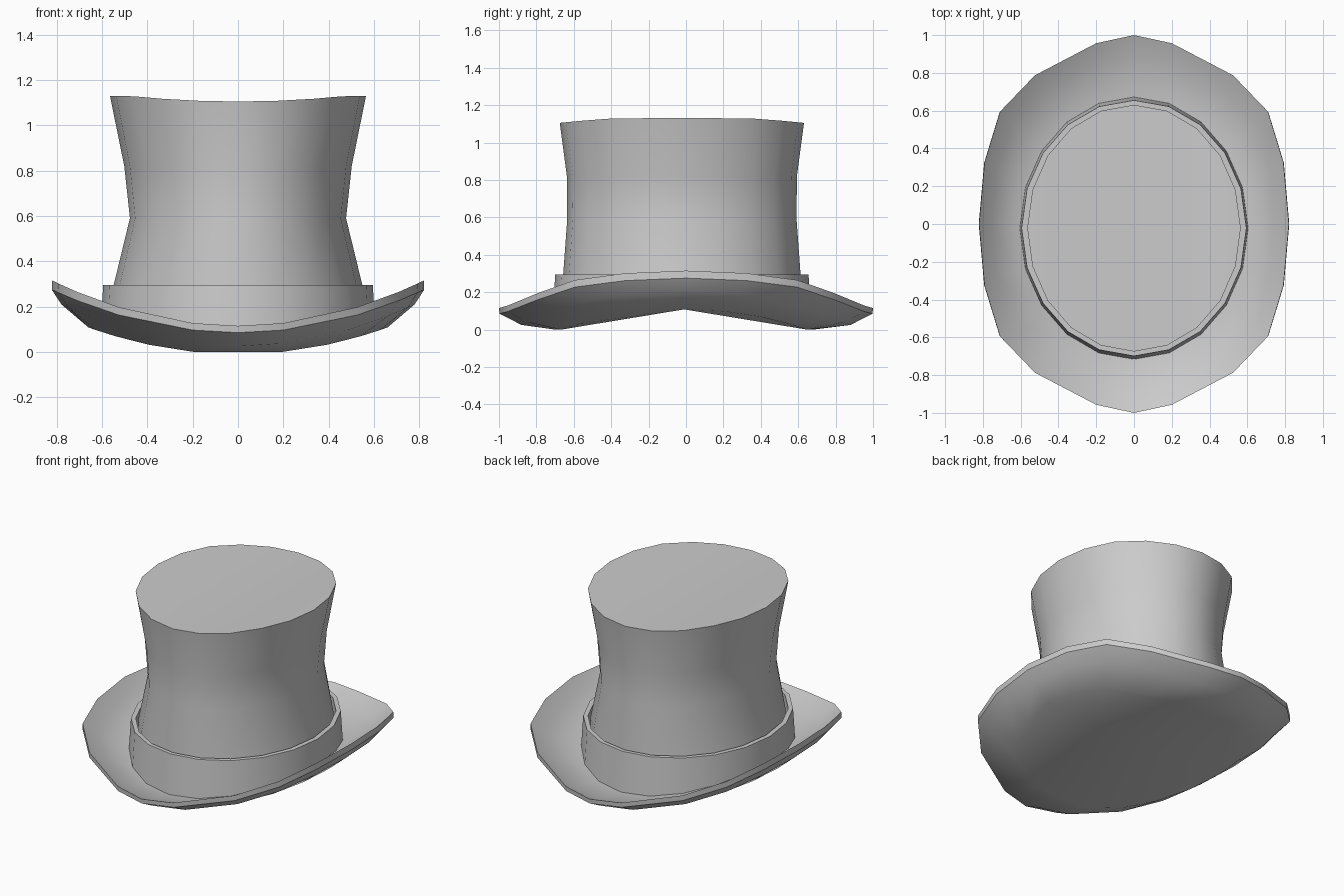
import bpy, bmesh, math

if "Cube" in bpy.data.objects:
    bpy.data.objects.remove(bpy.data.objects["Cube"])

N = 20
# unit outline of the slightly irregular brim edge, front to side
EDGE = [(0, 1), (.244, .957), (.64, .787), (.865, .595), (.965, .325), (1, 0)]


def unit(i, irregular):
    # blend between a regular 20-gon and the brim outline; i = 0 is the front
    a = 2 * math.pi * i / N
    s, c = math.sin(a), math.cos(a)
    k = i % 10
    ex, ey = EDGE[k if k <= 5 else 10 - k] if k else EDGE[0]
    ex, ey = math.copysign(ex, s), math.copysign(ey, c)
    return s + (ex - s) * irregular, c + (ey - c) * irregular


def ring(bm, rx, ry, z_front, z_side, cy=0, irregular=0, flat=0):
    verts = []
    for i in range(N):
        s, c = unit(i, irregular)
        lift = max(0, (s * s - flat) / (1 - flat))
        verts.append(bm.verts.new((rx * s, cy - ry * c, z_front + (z_side - z_front) * lift)))
    return verts


def loft(bm, rings, closed=False):
    pairs = list(zip(rings, rings[1:]))
    if closed:
        pairs.append((rings[-1], rings[0]))
    for a, b in pairs:
        for i in range(N):
            j = (i + 1) % N
            bm.faces.new((a[i], a[j], b[j], b[i]))


def finish(bm, name, angle=35):
    bmesh.ops.recalc_face_normals(bm, faces=bm.faces[:])
    me = bpy.data.meshes.new(name)
    bm.to_mesh(me)
    bm.free()
    ob = bpy.data.objects.new(name, me)
    bpy.context.collection.objects.link(ob)
    bpy.ops.object.select_all(action='DESELECT')
    ob.select_set(True)
    bpy.context.view_layer.objects.active = ob
    bpy.ops.object.shade_smooth_by_angle(angle=math.radians(angle))


# brim: saddle-shaped shell with upturned sides and closed underside
bm = bmesh.new()
under = ring(bm, .66, .69, 0, .108, -.01, .2, .09)
rings = [under,
         ring(bm, .78, .88, .025, .21, 0, .7),
         ring(bm, .822, .997, .085, .275, 0, 1),
         ring(bm, .82, 1.0, .115, .315, 0, 1),
         ring(bm, .755, .89, .072, .235, 0, .7),
         ring(bm, .64, .72, .037, .145, -.01, .2),
         ring(bm, .53, .61, .03, .125, -.02)]
loft(bm, rings)
for ids in ([1, 5, 15, 19], [5, 9, 11, 15], [19, 0, 1], [9, 10, 11],
            range(1, 6), range(5, 10), range(11, 16), range(15, 20)):
    bm.faces.new([under[i] for i in ids])
finish(bm, "brim")

# crown: waisted tube with a gently dished top
bm = bmesh.new()
CY = -.022
rings = [ring(bm, .555, .635, .04, .14, CY),
         ring(bm, .55, .635, .29, .29, CY),
         ring(bm, .477, .613, .59, .59, CY),
         ring(bm, .502, .615, .82, .82, CY),
         ring(bm, .565, .653, 1.105, 1.13, CY)]
top = rings[-1]
for i, v in enumerate(top):
    v.co.z = 1.105 + .025 * min(1, 1.4 * math.sin(2 * math.pi * i / N) ** 2)
loft(bm, rings)
for i in range(-5, 5):
    quad = [top[i % N], top[(i + 1) % N], top[(9 - i) % N], top[(10 - i) % N]]
    bm.faces.new(list(dict.fromkeys(quad)))
finish(bm, "crown")

# hat band: thin sleeve around the foot of the crown
bm = bmesh.new()
loft(bm, [ring(bm, .605, .695, .025, .13, CY),
          ring(bm, .595, .677, .295, .295, CY),
          ring(bm, .565, .652, .295, .295, CY),
          ring(bm, .565, .652, .025, .13, CY)], closed=True)
finish(bm, "hat_band")
